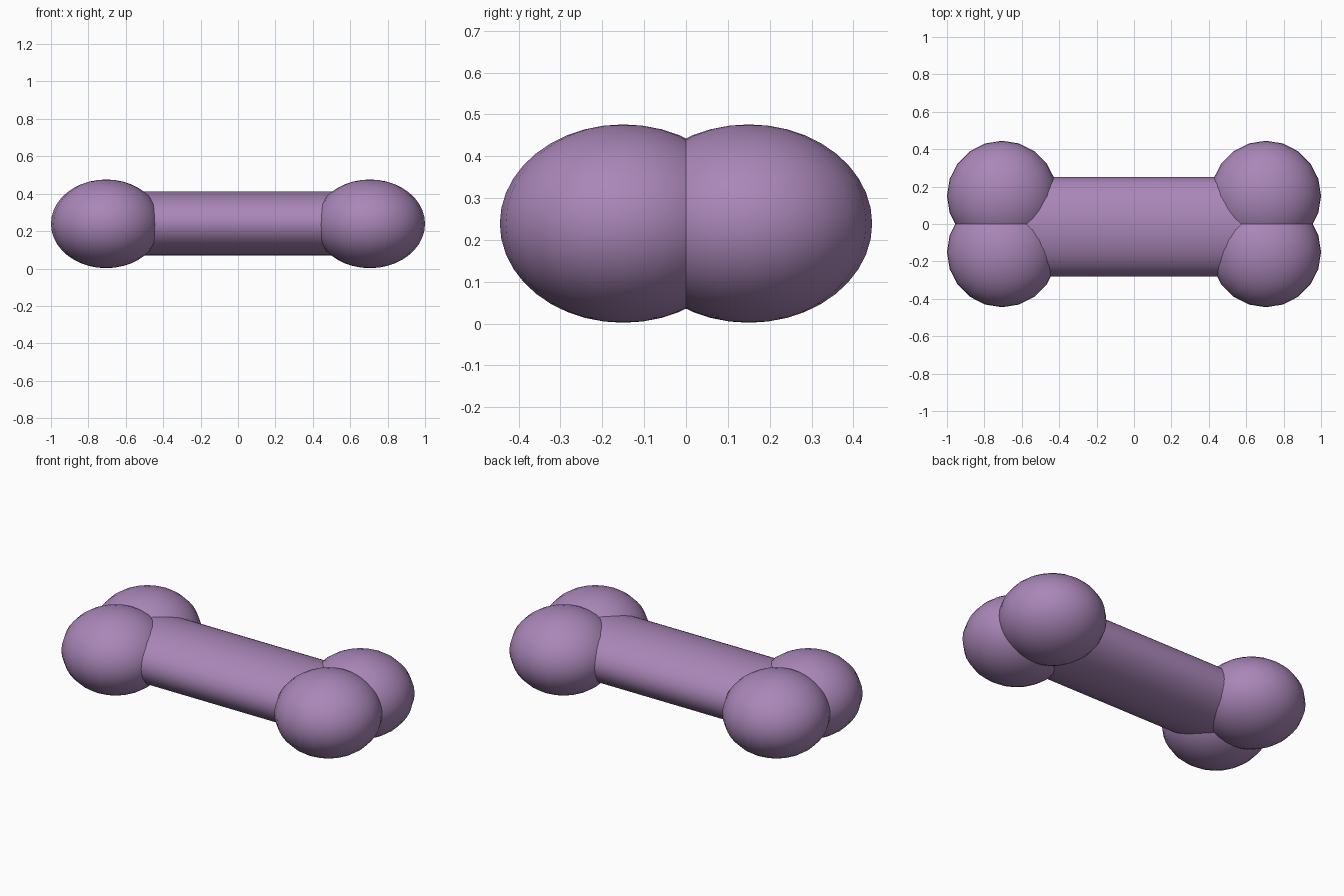
import bpy
import math

if "Cube" in bpy.data.objects:
    bpy.data.objects.remove(bpy.data.objects["Cube"])


def finish(obj, name):
    obj.name = name
    bpy.ops.object.shade_smooth_by_angle(angle=math.radians(40))
    obj.data.materials.append(purple)


purple = bpy.data.materials.new("purple")
purple.diffuse_color = (0.40, 0.24, 0.48, 1)
purple.use_nodes = True
purple.node_tree.nodes["Principled BSDF"].inputs["Base Color"].default_value = purple.diffuse_color

# Oval shaft, its ends buried in the knobs
bpy.ops.mesh.primitive_cylinder_add(vertices=32, radius=1, depth=1.3,
                                    location=(0, -0.015, 0.241),
                                    rotation=(0, math.pi / 2, 0))
shaft = bpy.context.object
shaft.scale = (0.172, 0.266, 1)
bpy.ops.object.transform_apply(location=False, rotation=True, scale=True)
finish(shaft, "bone_shaft")

# Pair of slightly flattened knobs at each end
for sx, side in ((-1, "left"), (1, "right")):
    for sy, depth in ((-1, "front"), (1, "back")):
        bpy.ops.mesh.primitive_uv_sphere_add(segments=20, ring_count=20, radius=1,
                                             location=(sx * 0.705, sy * 0.15, 0.239))
        knob = bpy.context.object
        knob.scale = (0.295, 0.295, 0.237)
        bpy.ops.object.transform_apply(location=False, rotation=False, scale=True)
        finish(knob, f"knob_{side}_{depth}")
